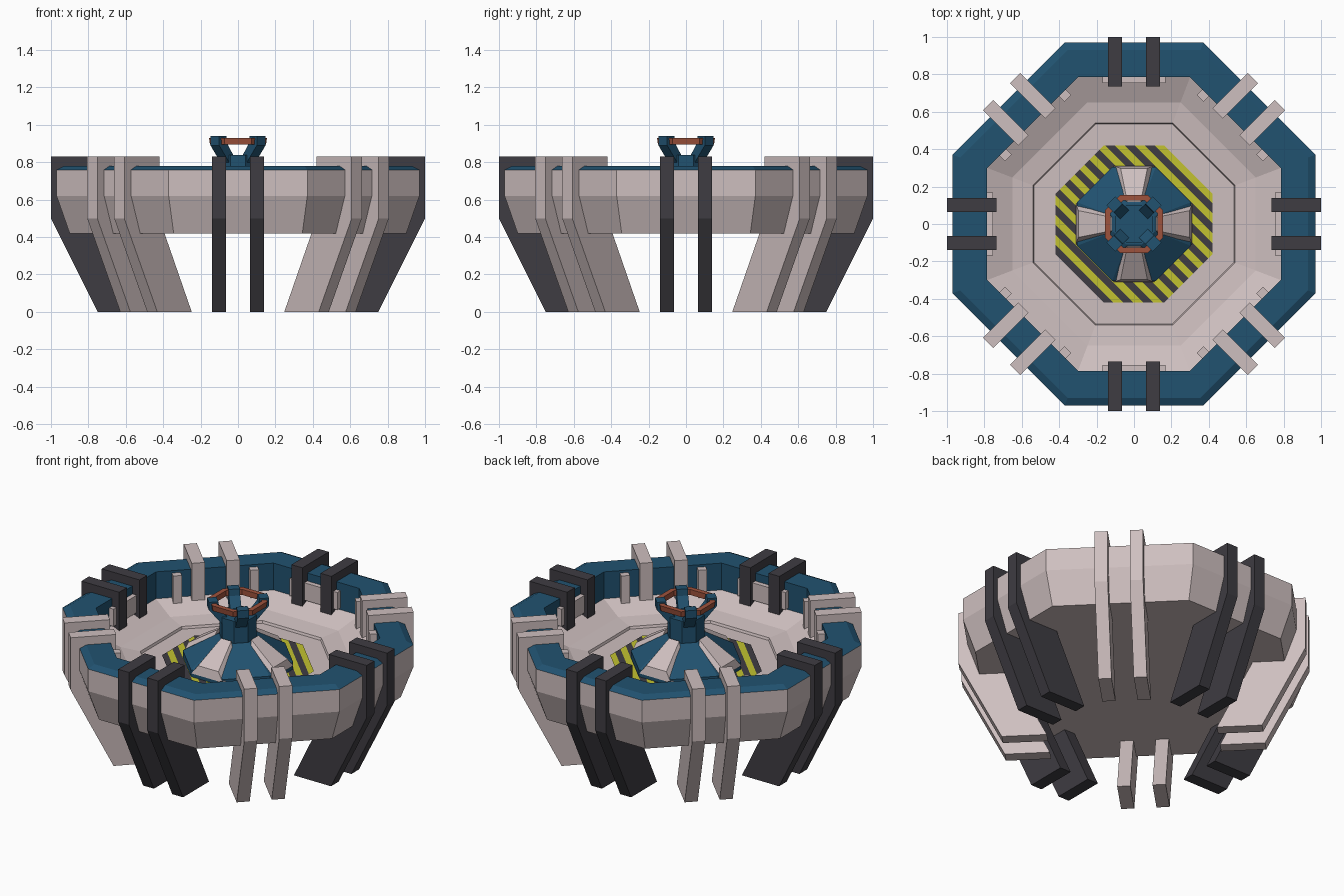
import bpy, bmesh, math
from mathutils import Vector, Matrix

if "Cube" in bpy.data.objects:
    bpy.data.objects.remove(bpy.data.objects["Cube"])


def mat(name, r, g, b):
    lin = lambda c: (c / 255 / 12.92) if c < 11 else ((c / 255 + 0.055) / 1.055) ** 2.4
    m = bpy.data.materials.new(name)
    m.diffuse_color = (lin(r), lin(g), lin(b), 1)
    m.use_nodes = True
    m.node_tree.nodes["Principled BSDF"].inputs["Base Color"].default_value = m.diffuse_color
    return m


PALE = mat("pale_panel", 206, 191, 191)
DARK = mat("dark_metal", 62, 60, 66)
BLUE = mat("blue_paint", 33, 82, 112)
YELLOW = mat("hazard_yellow", 194, 194, 48)
RUST = mat("rust_orange", 158, 82, 60)


def finish(name, bm, mats, normals=True):
    if normals:
        bmesh.ops.recalc_face_normals(bm, faces=bm.faces)
    me = bpy.data.meshes.new(name)
    bm.to_mesh(me)
    bm.free()
    for m in mats:
        me.materials.append(m)
    ob = bpy.data.objects.new(name, me)
    bpy.context.collection.objects.link(ob)
    return ob


def octagon(bm, a, z, k=0.382):
    h = a * k
    pts = [(a, -h), (a, h), (h, a), (-h, a), (-a, h), (-a, -h), (-h, -a), (h, -a)]
    return [bm.verts.new((x, y, z)) for x, y in pts]


def oct_lathe(name, profile, mats, k=0.382, caps=True, loop=False):
    """Stack of octagons; profile rows are (apothem, z, material of the band above)."""
    bm = bmesh.new()
    rings = [octagon(bm, a, z, k) for a, z, _ in profile]
    n = len(rings)
    for i in range(n if loop else n - 1):
        r, s = rings[i], rings[(i + 1) % n]
        for j in range(8):
            f = bm.faces.new((r[j], r[(j + 1) % 8], s[(j + 1) % 8], s[j]))
            f.material_index = profile[i][2]
    if caps and not loop:
        bm.faces.new(rings[0]).material_index = profile[0][2]
        bm.faces.new(rings[-1]).material_index = profile[-1][2]
    return finish(name, bm, mats)


def plate(name, profile, t0, t1, angle, m):
    """Extrude a radial (r, z) profile between two tangential offsets, turned about z."""
    bm = bmesh.new()
    a = [bm.verts.new((r, t0, z)) for r, z in profile]
    b = [bm.verts.new((r, t1, z)) for r, z in profile]
    n = len(a)
    bm.faces.new(a)
    bm.faces.new(b)
    for i in range(n):
        bm.faces.new((a[i], a[(i + 1) % n], b[(i + 1) % n], b[i]))
    bmesh.ops.rotate(bm, verts=bm.verts, matrix=Matrix.Rotation(angle, 3, 'Z'))
    return finish(name, bm, [m])


def box_profile(r0, r1, z0, z1):
    return [(r0, z0), (r1, z0), (r1, z1), (r0, z1)]


# Octagonal basin: pale outside, blue rim, pale sunken dish
oct_lathe("basin", [(0.90, 0.42, 0), (0.97, 0.62, 0), (0.97, 0.76, 1), (0.93, 0.78, 1),
                    (0.785, 0.78, 1), (0.785, 0.61, 0), (0.65, 0.55, 0), (0.54, 0.535, 0),
                    (0.535, 0.52, 0)], [PALE, BLUE])

# Hazard stripe band: flat octagonal ring cut along diagonals
bm = bmesh.new()
outer, inner = octagon(bm, 0.42, 0.526), octagon(bm, 0.28, 0.526)
for j in range(8):
    bm.faces.new((outer[j], outer[(j + 1) % 8], inner[(j + 1) % 8], inner[j]))
STEP = 0.053
for i in range(-12, 13):
    bmesh.ops.bisect_plane(bm, geom=bm.verts[:] + bm.edges[:] + bm.faces[:],
                           plane_co=(i * STEP, 0, 0), plane_no=Vector((1, 1, 0)).normalized())
for f in bm.faces:
    c = f.calc_center_median()
    f.material_index = math.floor((c.x + c.y) / STEP) % 2
    if f.normal.z < 0:
        f.normal_flip()
finish("hazard_band", bm, [YELLOW, DARK], normals=False)

# Central blue cone and column
oct_lathe("hub_cone", [(0.305, 0.51, 0), (0.305, 0.57, 0), (0.11, 0.70, 0)], [BLUE])
oct_lathe("hub_column", [(0.10, 0.66, 0), (0.10, 0.84, 0)], [BLUE], k=0.41)

# Rust ring on top of the hub
oct_lathe("hand_ring", [(0.125, 0.895, 0), (0.15, 0.895, 0), (0.155, 0.93, 0), (0.125, 0.93, 0)],
          [RUST], k=0.47, loop=True)

LEG = [(1.0, 0.832), (1.0, 0.5), (0.75, 0), (0.49, 0), (0.735, 0.5), (0.735, 0.832)]
BRACKET = [(0.04, 0.80), (0.10, 0.80), (0.175, 0.89), (0.175, 0.94), (0.12, 0.94), (0.115, 0.90)]

for i in range(8):
    ang = i * math.pi / 4
    diagonal = i % 2 == 1
    # Paired clamp legs, dark on the axes and pale on the diagonals
    for t in (-0.102, 0.102):
        plate(f"leg_{i}", LEG, t - 0.038, t + 0.038, ang, PALE if diagonal else DARK)
    if diagonal:
        # Small lugs beside the diagonal legs, and hub brackets
        for t in (-0.225, 0.225):
            plate(f"lug_{i}", box_profile(0.725, 0.79, 0.56, 0.765), t - 0.025, t + 0.025, ang, PALE)
        plate(f"ring_bracket_{i}", BRACKET, -0.033, 0.033, ang, BLUE)
    else:
        # Wall plate behind the dark legs
        plate(f"wall_plate_{i}", box_profile(0.755, 0.79, 0.62, 0.73), -0.168, 0.168, ang, PALE)
        # Tapered pale rib lying on the cone, with bevelled sides
        bm = bmesh.new()
        rows = []
        for r, z, w, lift in ((0.31, 0.55, 0.11, 0.055), (0.13, 0.675, 0.055, 0.045)):
            rows.append([bm.verts.new(p) for p in ((r, -w, z), (r - 0.012, -w * 0.65, z + lift),
                                                   (r - 0.012, w * 0.65, z + lift), (r, w, z))])
        a, b = rows
        for j in range(4):
            bm.faces.new((a[j], a[(j + 1) % 4], b[(j + 1) % 4], b[j]))
        bm.faces.new(a)
        bm.faces.new(b)
        bmesh.ops.rotate(bm, verts=bm.verts, matrix=Matrix.Rotation(ang, 3, 'Z'))
        finish(f"cone_rib_{i}", bm, [PALE])
